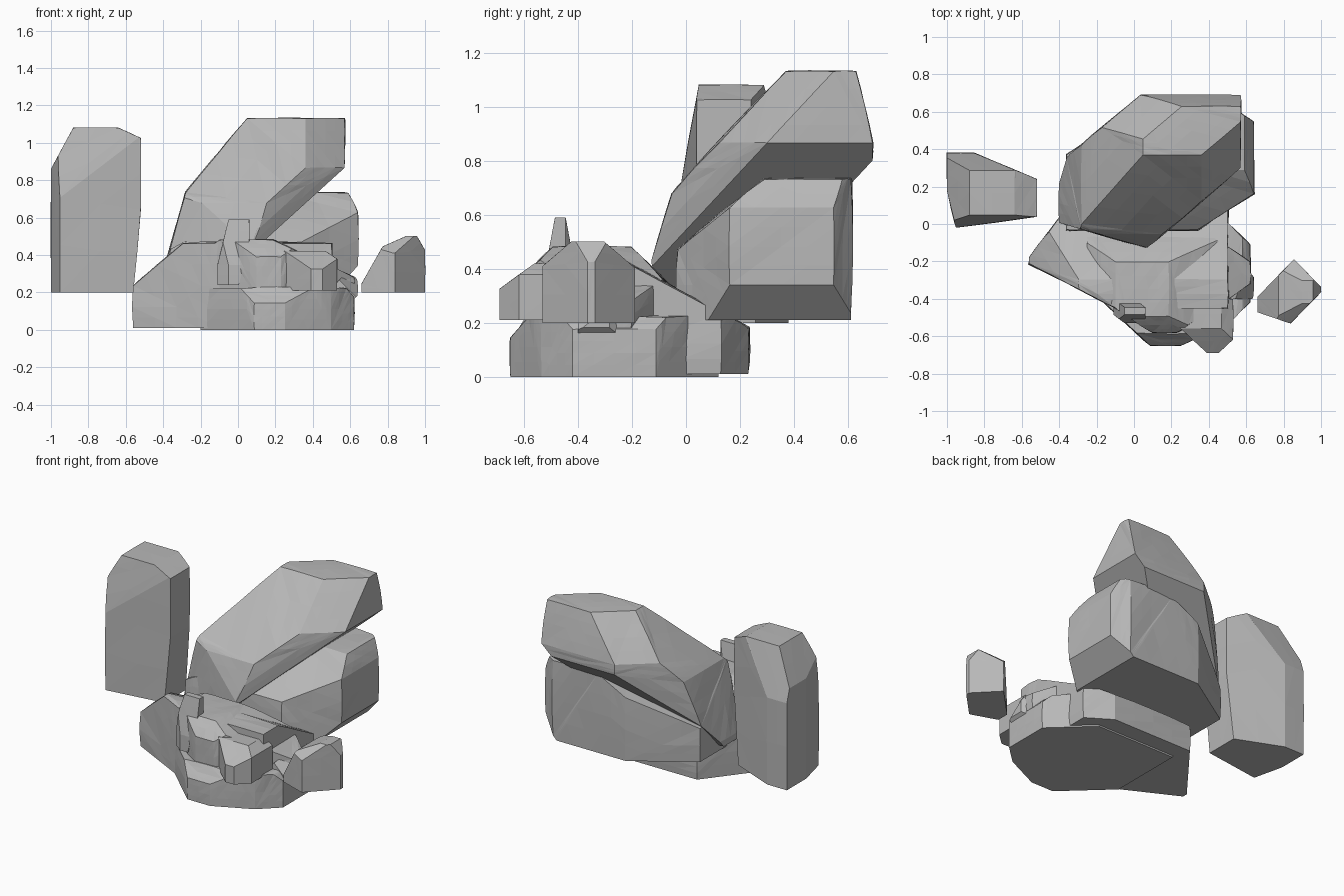
import bpy
import bmesh
import random
from mathutils import Vector

random.seed(7)

default_cube = bpy.data.objects.get("Cube")
if default_cube:
    bpy.data.objects.remove(default_cube, do_unlink=True)

# Slicing directions
EAST, NORTH, UP = Vector((1, 0, 0)), Vector((0, 1, 0)), Vector((0, 0, 1))
WEST, SOUTH, DOWN = -EAST, -NORTH, -UP


def make_material(name, level):
    """Create one flat grey material."""
    material = bpy.data.materials.new(name)
    material.use_nodes = True
    colour = (level, level, level, 1)
    material.diffuse_color = colour
    shader = material.node_tree.nodes["Principled BSDF"]
    shader.inputs["Base Color"].default_value = colour
    shader.inputs["Roughness"].default_value = 0.9
    return material


stone = make_material("grey stone", 0.48)


def slice_off(bm, direction, limit):
    """Cut away everything further than the limit along a direction and close the cut."""
    bmesh.ops.bisect_plane(
        bm, geom=bm.verts[:] + bm.edges[:] + bm.faces[:],
        plane_co=direction * limit / direction.length_squared,
        plane_no=direction, clear_outer=True)
    rim = [edge for edge in bm.edges if edge.is_boundary]
    if rim:
        bmesh.ops.holes_fill(bm, edges=rim, sides=0)


def chip_surface(bm, bulge):
    """Split every edge and push the new corners out unevenly, keeping the underside flat."""
    result = bmesh.ops.subdivide_edges(bm, edges=bm.edges[:], cuts=1, use_grid_fill=True)
    bm.normal_update()
    for corner in result["geom_inner"]:
        if isinstance(corner, bmesh.types.BMVert) and corner.normal.z > -0.2:
            reach = max(edge.calc_length() for edge in corner.link_edges)
            corner.co += corner.normal * reach * bulge * random.random()
    bmesh.ops.triangulate(bm, faces=bm.faces[:])


def make_rock(name, low, high, slices, bulge=0.01, passes=1):
    """Carve a rock out of the block between two corners; slices are relative to its half size."""
    low, high = Vector(low), Vector(high)
    centre, half = (low + high) / 2, (high - low) / 2
    bm = bmesh.new()
    bmesh.ops.create_cube(bm, size=2)
    for direction, limit in slices:
        slice_off(bm, direction, limit)
    bmesh.ops.scale(bm, vec=half, verts=bm.verts[:])
    bmesh.ops.translate(bm, vec=centre, verts=bm.verts[:])
    bmesh.ops.remove_doubles(bm, verts=bm.verts[:], dist=0.005)
    bmesh.ops.recalc_face_normals(bm, faces=bm.faces[:])
    bmesh.ops.triangulate(bm, faces=bm.faces[:])
    for step in range(passes):
        chip_surface(bm, bulge / (step + 1))
    bmesh.ops.recalc_face_normals(bm, faces=bm.faces[:])
    mesh = bpy.data.meshes.new(name)
    bm.to_mesh(mesh)
    bm.free()
    mesh.materials.append(stone)
    rock = bpy.data.objects.new(name, mesh)
    bpy.context.collection.objects.link(rock)


# Large slab leaning back over the lower boulder
make_rock("leaning_boulder", (-0.4, -0.13, 0.25), (0.57, 0.69, 1.13), [
    (3 * SOUTH + UP, 2.4),
    (SOUTH + UP, 0.78),
    (4 * WEST + UP, 3.1),
    (4 * WEST + 3 * UP, 3.3),
    (NORTH + DOWN, 0.75),
    (EAST + DOWN, 0.6),
    (WEST + NORTH, 1.1),
    (EAST + SOUTH, 0.95),
    (EAST + SOUTH + UP, 1.35),
    (WEST + 3 * SOUTH, 3),
    (4 * NORTH + UP, 4.4),
    (WEST + NORTH + UP, 1.5),
], bulge=0.03, passes=2)

# Lower boulder carrying the slab
make_rock("lower_boulder", (-0.36, -0.03, 0.21), (0.64, 0.61, 0.73), [
    (2 * EAST + DOWN, 2.5),
    (EAST + SOUTH, 1.4),
    (4 * EAST + UP, 4.6),
    (SOUTH + UP, 1),
    (WEST + UP, 0.85),
    (WEST + NORTH, 1.25),
    (EAST + NORTH, 1.8),
], bulge=0.03, passes=2)

# Base slab running back under the boulders
make_rock("base_slab", (-0.56, -0.45, 0.01), (0.5, 0.23, 0.46), [
    (4 * NORTH + 5 * UP, 2.8),
    (2 * WEST + UP, 2),
    (2 * WEST + NORTH, 1.8),
    (4 * WEST + 5 * SOUTH, 5.5),
    (EAST + NORTH, 1.7),
], bulge=0.03, passes=2)

# Broad foot jutting out at the front
make_rock("front_foot", (-0.2, -0.65, 0), (0.62, 0.12, 0.22), [
    (WEST + SOUTH, 1.3),
    (EAST + 2 * SOUTH, 2.1),
    (EAST + SOUTH, 1.4),
    (EAST + NORTH, 1.4),
    (4 * SOUTH + UP, 4.3),
    (4 * EAST + UP, 4.6),
    (4 * NORTH + UP, 4.5),
], bulge=0.03, passes=2)

# Worn ledge resting on the foot
make_rock("front_ledge", (-0.25, -0.58, 0.18), (0.62, 0, 0.48), [
    (4 * EAST + 3 * UP, 3),
    (EAST + SOUTH, 1.1),
    (WEST + SOUTH, 1.2),
    (2 * SOUTH + UP, 2.4),
    (2 * NORTH + UP, 1.6),
    (2 * WEST + UP, 2.3),
    (EAST + NORTH, 1.3),
], bulge=0.04, passes=2)

# Tall standing stone to one side
make_rock("standing_stone", (-1, -0.02, 0.2), (-0.52, 0.38, 1.08), [
    (EAST + 2 * NORTH, 1.6),
    (EAST + 6 * SOUTH, 5.2),
    (5 * WEST + SOUTH, 5),
    (EAST + 4 * UP, 4.5),
    (WEST + UP, 1.5),
    (3 * NORTH + 2 * UP, 3.6),
    (5 * SOUTH + 2 * UP, 5.3),
    (6 * EAST + DOWN, 6),
])

# Separate small stone on the other side
make_rock("side_stone", (0.66, -0.53, 0.2), (1, -0.18, 0.5), [
    (EAST + NORTH, 1.1),
    (EAST + SOUTH, 1.05),
    (WEST + NORTH, 0.8),
    (WEST + 3 * SOUTH, 3),
    (2 * WEST + UP, 1.3),
    (WEST + 2 * UP, 1.6),
    (2 * EAST + UP, 2.5),
    (SOUTH + UP, 1.4),
    (NORTH + UP, 1.3),
])

# Small block at the front
make_rock("front_block", (0.22, -0.69, 0.21), (0.53, -0.4, 0.42), [
    (WEST + SOUTH, 0.9),
    (EAST + SOUTH, 1.5),
    (SOUTH + UP, 1.1),
    (WEST + NORTH, 1.4),
    (EAST + UP, 1.6),
])

# Thin upright splinter
make_rock("splinter", (-0.11, -0.53, 0.24), (0.06, -0.4, 0.59), [
    (2 * WEST + UP, 1.6),
    (2 * EAST + DOWN, 1.7),
    (2 * SOUTH + UP, 1.6),
    (2 * NORTH + UP, 1.6),
    (WEST + SOUTH, 1.3),
    (EAST + NORTH, 1.3),
])

# Rubble wedged beside the foot
make_rock("rubble", (0.5, -0.4, 0.14), (0.64, -0.22, 0.28), [
    (EAST + SOUTH + UP, 1.4),
    (EAST + NORTH, 1.3),
    (EAST + DOWN, 1.4),
    (WEST + UP, 1.2),
])
